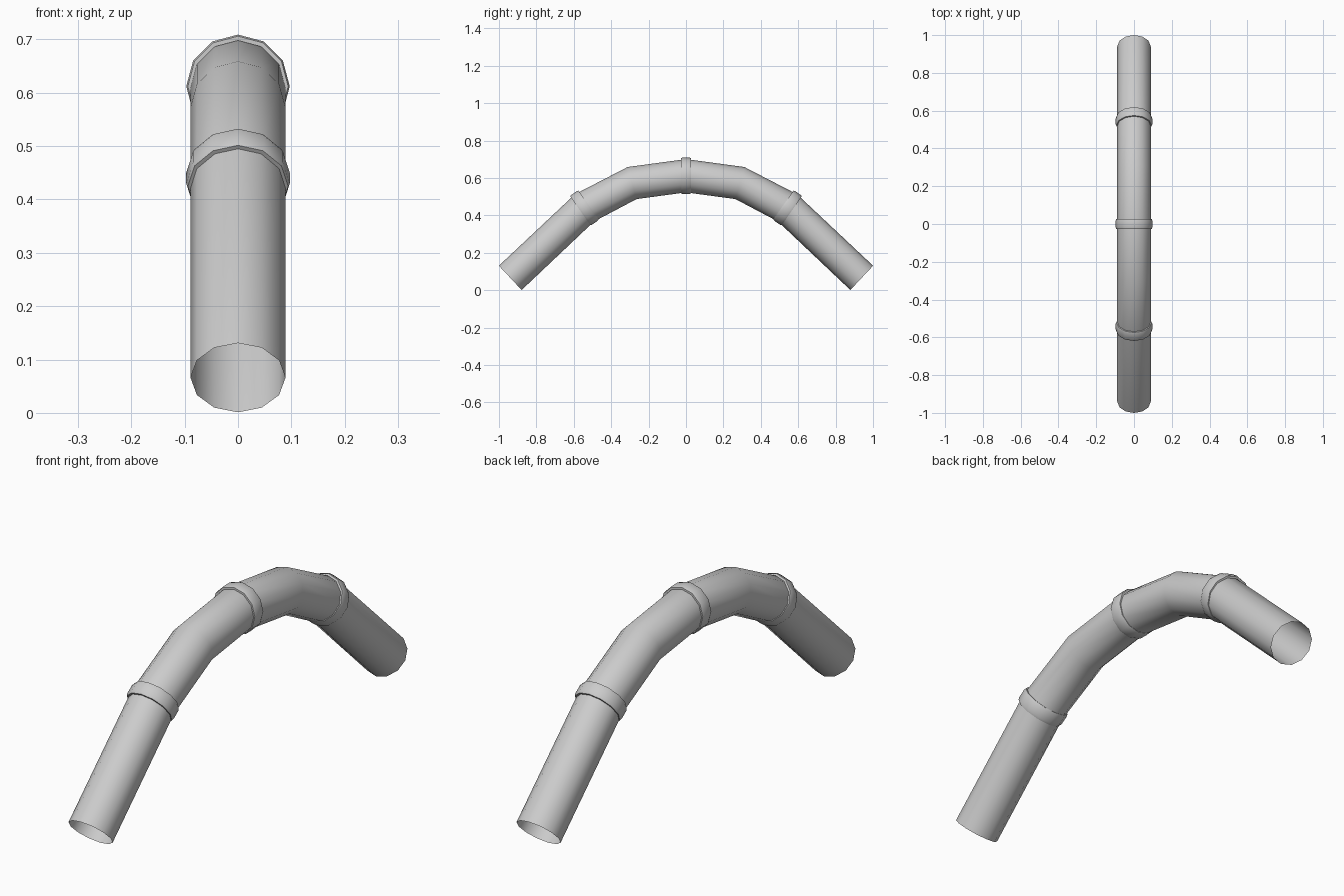
import bpy, bmesh
from math import sin, cos, pi, radians

if "Cube" in bpy.data.objects:
    bpy.data.objects.remove(bpy.data.objects["Cube"])

SIDES = 12
R = 0.089


def lathe_rings(name, rings, smooth_angle):
    """Bridge 12-sided rings given as (y, z, radius, slope angle in the YZ plane)."""
    bm = bmesh.new()
    loops = []
    for y, z, r, t in rings:
        loop = []
        for i in range(SIDES):
            a = 2 * pi * i / SIDES
            up = r * cos(a)
            loop.append(bm.verts.new((r * sin(a), y - up * sin(t), z + up * cos(t))))
        loops.append(loop)
    for a, b in zip(loops, loops[1:]):
        for i in range(SIDES):
            j = (i + 1) % SIDES
            bm.faces.new((a[i], a[j], b[j], b[i]))
    bmesh.ops.recalc_face_normals(bm, faces=bm.faces)
    me = bpy.data.meshes.new(name)
    bm.to_mesh(me)
    bm.free()
    ob = bpy.data.objects.new(name, me)
    bpy.context.collection.objects.link(ob)
    bpy.ops.object.select_all(action='DESELECT')
    bpy.context.view_layer.objects.active = ob
    ob.select_set(True)
    bpy.ops.object.shade_smooth_by_angle(angle=radians(smooth_angle))
    return ob


# Centre line of the left half: y, z, slope in degrees; mirrored for the right half
half = [(-0.9395, 0.066, 43.2), (-0.543, 0.44, 35), (-0.288, 0.573, 15.5)]
path = half + [(0, 0.612, 0)] + [(-y, z, -t) for y, z, t in reversed(half)]

# Open-ended bent pipe
lathe_rings("bent_pipe", [(y, z, R, radians(t)) for y, z, t in path], 35)

# Rounded collars at the joints
profile = [(-0.027, 0.086), (-0.027, 0.094), (-0.018, 0.097),
           (0.018, 0.097), (0.027, 0.094), (0.027, 0.086)]
for name, k in (("front_collar", 1), ("middle_collar", 3), ("back_collar", 5)):
    y, z, t = path[k]
    t = radians(t)
    lathe_rings(name, [(y + d * cos(t), z + d * sin(t), r, t) for d, r in profile], 50)
